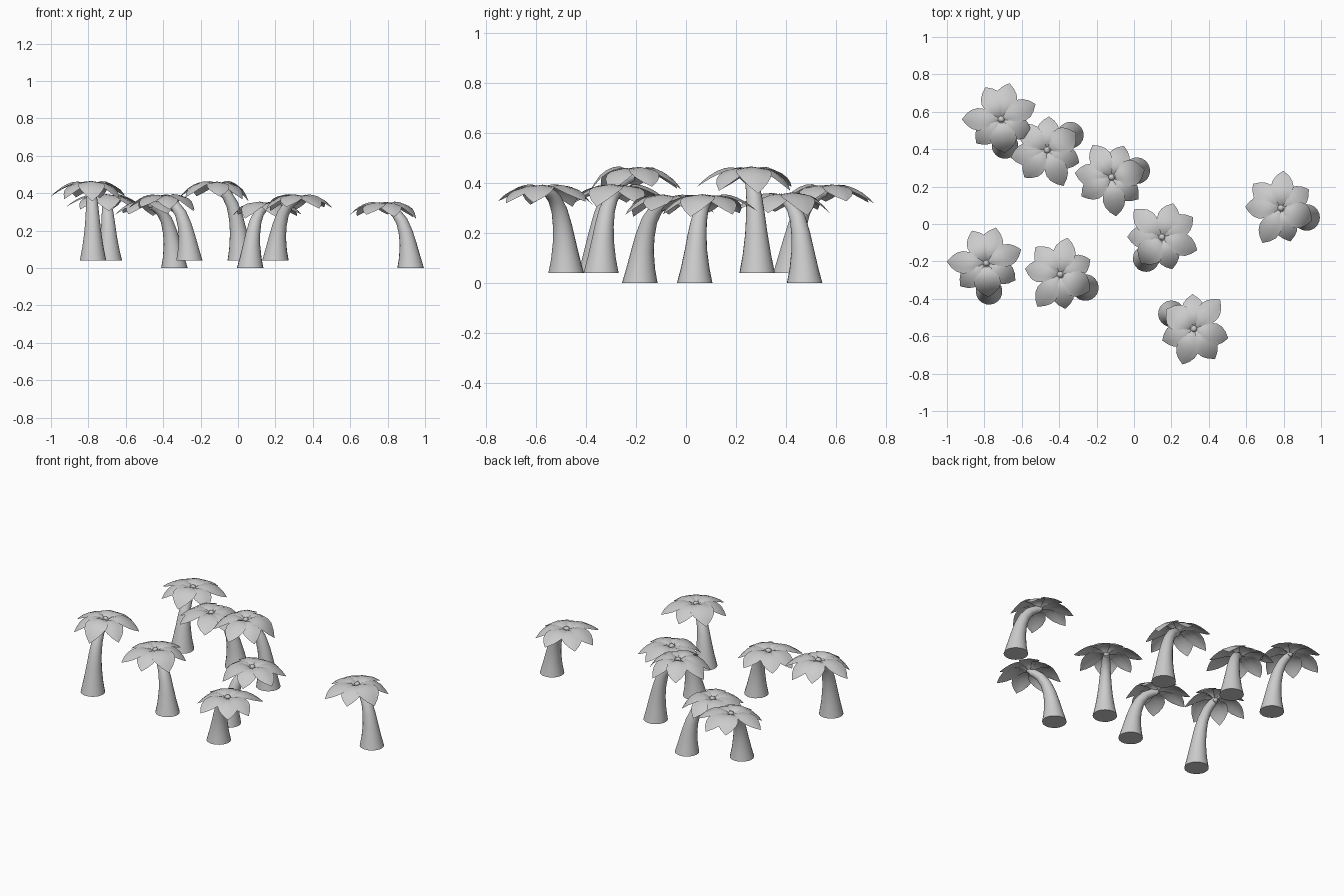
import bpy, bmesh
from math import sin, cos, pi, radians, atan2, hypot
from mathutils import Matrix, Vector

if "Cube" in bpy.data.objects:
    bpy.data.objects.remove(bpy.data.objects["Cube"])

grey = bpy.data.materials.new("light_grey")
grey.use_nodes = True
grey.diffuse_color = (0.6, 0.6, 0.6, 1)
grey.node_tree.nodes["Principled BSDF"].inputs["Base Color"].default_value = (0.6, 0.6, 0.6, 1)

# trunk stations: share of the lean, height, radius
TRUNK = [(0, 0, .071), (.04, .06, .057), (.1, .13, .045), (.19, .19, .038),
         (.34, .25, .032), (.57, .295, .027), (.82, .318, .023), (1, .325, .018)]
# leaves: angle from the lean direction, length, width factor, droop factor, lift
LEAVES = [(18, .19, 1, 1, .003), (-21, .197, 1, 1, 0), (-74, .2, 1, .9, .004),
          (-126, .18, 1, 1.1, 0), (178, .18, 1.2, 1.4, .005),
          (126, .185, 1, 1.1, 0), (82, .21, 1, .9, .002)]
# along one leaf: share of length, half width, height
BLADE = [(.04, .006, 0), (.15, .02, .015), (.3, .04, .024), (.45, .056, .022),
         (.6, .06, .012), (.75, .051, -.004), (.88, .031, -.024), (1, .001, -.047)]
SIDES = 20
HEIGHT = .326


def finish(name, bm, matrix):
    bmesh.ops.transform(bm, matrix=matrix, verts=bm.verts)
    mesh = bpy.data.meshes.new(name)
    bm.to_mesh(mesh)
    bm.free()
    mesh.materials.append(grey)
    obj = bpy.data.objects.new(name, mesh)
    bpy.context.collection.objects.link(obj)
    return obj


def trunk(name, lean, matrix):
    bm = bmesh.new()
    path = [Vector((f * lean, 0, z)) for f, z, r in TRUNK]
    rings = []
    for i, (f, z, r) in enumerate(TRUNK):
        d = path[min(i + 1, len(path) - 1)] - path[max(i - 1, 0)]
        d = Vector((0, 0, 1)) if i == 0 else d.normalized()
        u = Vector((d.z, 0, -d.x))
        rings.append([bm.verts.new(path[i] + r * (u * cos(a) + Vector((0, sin(a), 0))))
                      for a in (2 * pi * k / SIDES for k in range(SIDES))])
    for a, b in zip(rings, rings[1:]):
        for k in range(SIDES):
            n = (k + 1) % SIDES
            bm.faces.new((a[k], a[n], b[n], b[k]))
    bm.faces.new(rings[0][::-1])
    bm.faces.new(rings[-1])
    return finish(name, bm, matrix)


def crown(name, lean, matrix):
    bm = bmesh.new()
    for angle, length, wide, droop, lift in LEAVES:
        turn = Matrix.Translation((lean, 0, HEIGHT + lift)) @ Matrix.Rotation(radians(angle), 4, 'Z')
        rows = []
        for t, w, z in BLADE:
            drop = z * droop if z < 0 else z
            # folded along a central rib
            rows.append([bm.verts.new(turn @ Vector((t * length, s * w * wide, drop - .17 * w * abs(s))))
                         for s in (-1, -.5, 0, .5, 1)])
        for a, b in zip(rows, rows[1:]):
            for k in range(4):
                bm.faces.new((a[k], b[k], b[k + 1], a[k + 1]))
    # small bud in the middle
    bmesh.ops.create_icosphere(bm, subdivisions=2, radius=.018,
                               matrix=Matrix.Translation((lean, 0, HEIGHT + .006)))
    return finish(name, bm, matrix)


# trees: base x, y, z, crown x, y, height factor
TREES = [(-.69, .42, .04, -.71, .56, 1), (-.34, .475, 0, -.465, .395, 1.02),
         (.015, .285, .04, -.12, .25, 1.2), (.065, -.185, 0, .15, -.07, 1),
         (.923, .035, 0, .785, .085, 1), (-.775, -.36, .04, -.79, -.21, 1.2),
         (-.26, -.34, .04, -.395, -.27, 1), (.2, -.48, .04, .32, -.56, 1)]
parts = []
for i, (x, y, z, cx, cy, tall) in enumerate(TREES, 1):
    lean = hypot(cx - x, cy - y)
    place = (Matrix.Translation((x, y, z)) @ Matrix.Rotation(atan2(cy - y, cx - x), 4, 'Z')
             @ Matrix.Diagonal((1, 1, tall, 1)))
    parts.append(trunk(f"palm_trunk_{i}", lean, place))
    parts.append(crown(f"palm_leaves_{i}", lean, place))

bpy.ops.object.select_all(action='DESELECT')
for p in parts:
    p.select_set(True)
bpy.context.view_layer.objects.active = parts[0]
bpy.ops.object.shade_smooth_by_angle(angle=radians(40))
